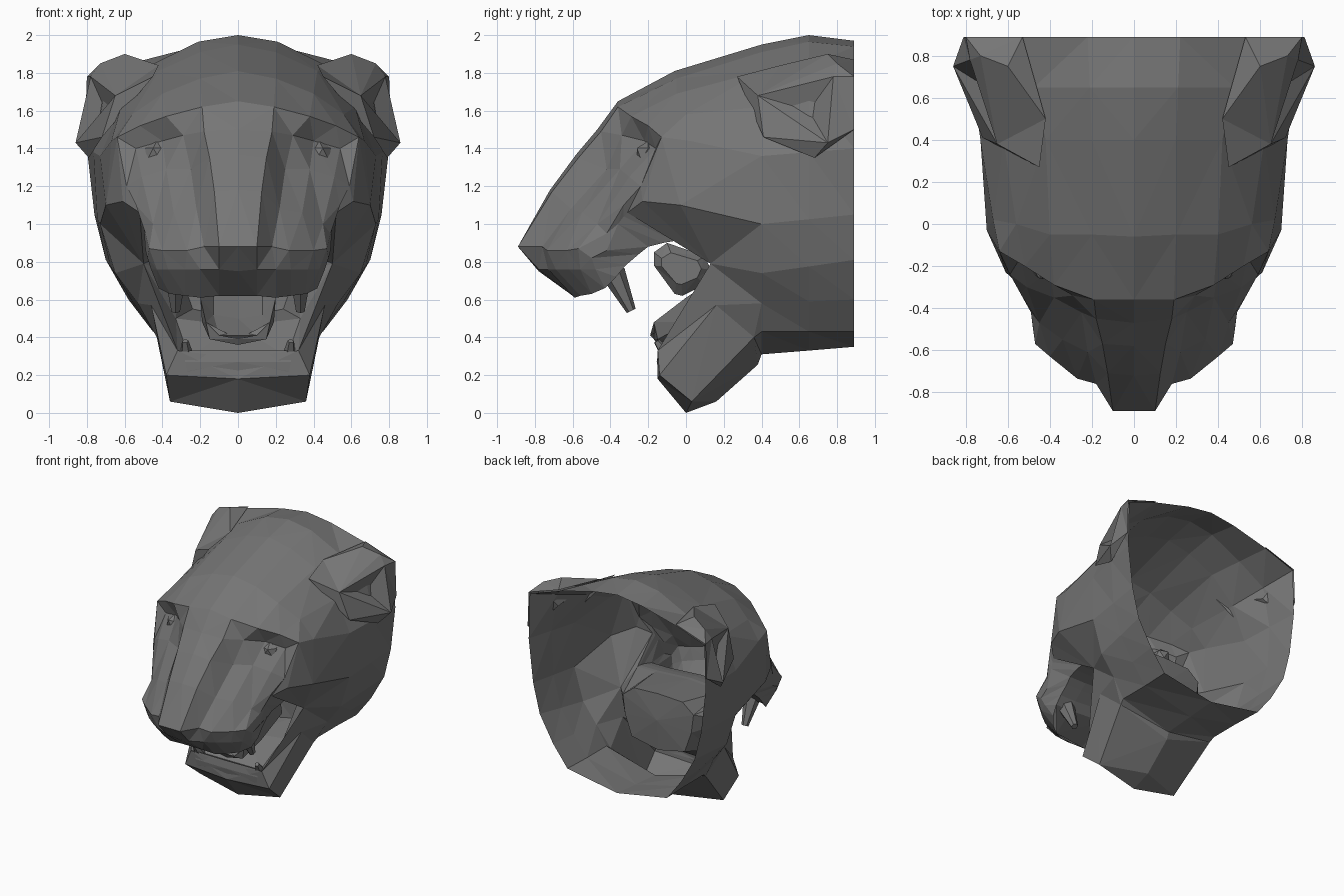
import bpy, bmesh
from mathutils import Vector

GREY = bpy.data.materials.new("stone grey")
GREY.diffuse_color = (0.18, 0.18, 0.18, 1)


def finish(name, bm, mirror=True, inward=False):
    """Mirror across x, weld, facet and store as an object."""
    if mirror:
        dup = bmesh.ops.duplicate(bm, geom=bm.verts[:] + bm.edges[:] + bm.faces[:])["geom"]
        for v in dup:
            if isinstance(v, bmesh.types.BMVert):
                v.co.x = -v.co.x
    bmesh.ops.remove_doubles(bm, verts=bm.verts[:], dist=0.0005)
    bmesh.ops.triangulate(bm, faces=bm.faces[:])
    bmesh.ops.recalc_face_normals(bm, faces=bm.faces[:])
    if inward:
        bmesh.ops.reverse_faces(bm, faces=bm.faces[:])
    me = bpy.data.meshes.new(name)
    bm.to_mesh(me)
    bm.free()
    me.materials.append(GREY)
    ob = bpy.data.objects.new(name, me)
    bpy.context.collection.objects.link(ob)
    return ob


def loft(name, rows, inward=False):
    """Skin a grid of rows of points on the +x half, then mirror."""
    bm = bmesh.new()
    grid = [[bm.verts.new(p) for p in r] for r in rows]
    for r, s in zip(grid, grid[1:]):
        for i in range(len(r) - 1):
            bm.faces.new((r[i], r[i + 1], s[i + 1], s[i]))
    return finish(name, bm, True, inward)


def at_y(y, pts):
    return [(x, y, z) for x, z in pts]


def tooth(name, base, tip, r1, r2, sides=6):
    """Tapered tooth from base to tip, one on each side."""
    a, b = Vector(base), Vector(tip)
    bm = bmesh.new()
    bmesh.ops.create_cone(bm, cap_ends=True, segments=sides, radius1=r1, radius2=r2,
                          depth=(b - a).length)
    q = (b - a).to_track_quat('Z', 'Y')
    for v in bm.verts:
        v.co = q @ v.co + (a + b) / 2
    return finish(name, bm)


# skull: crown to cheek, from the open back to the eye sockets
back = [(0, 1.97), (.22, 1.94), (.53, 1.86), (.79, 1.77), (.80, 1.4), (.76, 1.05), (.70, .81)]
ears = [(0, 1.95), (.2, 1.91), (.42, 1.81), (.62, 1.62), (.73, 1.36), (.73, 1.0), (.65, .74)]
mid = [((a[0] + b[0]) / 2, (a[1] + b[1]) / 2 + (.04 if a[0] < .3 else 0))
       for a, b in zip(back, ears)]
temple = [(0, -.06, 1.81), (.2, -.05, 1.77), (.4, -.05, 1.69), (.56, 0, 1.58),
          (.67, .02, 1.44), (.70, -.03, 1.10), (.5, .13, .79)]
brow = [(0, -.36, 1.65), (.19, -.36, 1.62), (.38, -.29, 1.57), (.52, -.2, 1.52),
        (.64, -.13, 1.46), (.61, -.23, 1.12), (.52, -.31, 1.06)]
loft("skull", [at_y(.89, back), at_y(.65, mid), at_y(.40, ears), temple, brow])

# face: sunken eyes, flat nose bridge, muzzle and upper lip
face = [
    brow,
    [(0, -.47, 1.5), (.18, -.45, 1.49), (.29, -.34, 1.47), (.40, -.22, 1.44),
     (.54, -.16, 1.40), (.59, -.24, 1.2), (.51, -.33, 1.04)],
    [(0, -.58, 1.37), (.15, -.57, 1.35), (.25, -.42, 1.29), (.38, -.35, 1.29),
     (.51, -.30, 1.25), (.54, -.33, 1.1), (.5, -.36, 1.0)],
    [(0, -.72, 1.18), (.125, -.71, 1.17), (.22, -.61, 1.08), (.34, -.55, 1.06),
     (.45, -.47, 1.0), (.49, -.42, .95), (.49, -.42, .86)],
    [(0, -.89, .88), (.1, -.89, .88), (.18, -.76, .88), (.27, -.735, .86),
     (.40, -.63, .86), (.47, -.57, .87), (.48, -.5, .82)],
    [(0, -.78, .75), (.1, -.78, .76), (.2, -.73, .76), (.28, -.69, .76),
     (.37, -.62, .76), (.43, -.56, .76), (.46, -.48, .76)],
    [(0, -.6, .62), (.1, -.6, .62), (.2, -.59, .61), (.28, -.56, .62),
     (.36, -.5, .63), (.42, -.43, .66), (.44, -.37, .72)],
]
loft("face", face)

# inner side of the upper lip, running back to the mouth corner
lip = [(.46, -.03, .91), (.46, -.06, .91), (.46, -.12, .90), (.45, -.2, .88),
       (.44, -.25, .84), (.44, -.32, .78), (.44, -.37, .72)]
loft("lip_side", [[(.5, .13, .79)] + [r[-1] for r in face], [(.5, .13, .79)] + lip])

# palate under the muzzle, following the lip edge
loft("palate", [[(0, y, z + .02), (.3, y, z), (x, y, z)] for x, y, z in lip]
     + [[(0, -.6, .62), (.28, -.56, .62), (.44, -.37, .72)]], True)

# mouth cavity closing towards the throat
gullet = [(0, .96), (.22, .95), (.32, .87), (.30, .72), (.24, .55), (0, .5)]
loft("mouth_cavity", [
    [(0, -.03, .93), (.3, -.03, .91), (.46, -.03, .91), (.5, .13, .79), (.33, .12, .5), (0, .12, .46)],
    at_y(.36, gullet), [(0, .38, .75)] * 6], True)
loft("mouth_floor", [[(.5, .13, .79), (.33, .12, .5), (0, .12, .46)],
                     [(.32, -.15, .33), (.26, -.08, .3), (0, -.10, .28)]], True)

# throat and lower jaw
loft("lower_jaw", [
    at_y(.89, [back[-1], (.58, .6), (.45, .43), (0, .35)]),
    at_y(.65, [mid[-1], (.56, .59), (.44, .43), (0, .33)]),
    at_y(.40, [ears[-1], (.53, .58), (.44, .43), (0, .31)]),
    [(.5, .13, .79), (.46, .16, .57), (.43, .36, .40), (0, .38, .255)],
    [(.32, -.15, .33), (.38, -.14, .2), (.36, .03, .06), (0, .16, .06)],
    [(0, -.14, .29), (0, -.15, .18), (0, 0, 0), (0, .16, .06)]])

# tongue with a hollow along the middle
loft("tongue", [
    [(0, -.17, .39)] * 5,
    [(0, -.19, .41), (.1, -.19, .41), (.17, -.17, .48), (.15, -.15, .39), (0, -.15, .36)],
    [(0, 0, .5), (.13, 0, .52), (.2, 0, .61), (.19, .02, .48), (0, .02, .42)],
    [(0, .3, .68), (.13, .3, .7), (.2, .25, .78), (.19, .3, .6), (0, .3, .56)]])

# ridge hanging behind the palate
ridge = [(-.17, .85), (-.10, .90), (.10, .83), (.13, .76), (.10, .68), (-.02, .62),
         (-.06, .63), (-.17, .78)]
loft("palate_ridge", [[(.0, y, z) for y, z in ridge + ridge[:1]],
                      [(.15, y, z) for y, z in ridge + ridge[:1]],
                      [(.2, y * .7 - .01, .77 + (z - .77) * .6) for y, z in ridge + ridge[:1]],
                      [(.2, -.02, .77)] * 9])

# ears: raised flap with a sunken hollow
P = dict(a=(.42, .5, 1.84), b=(.53, .89, 1.87), c=(.60, .75, 1.90), d=(.78, .78, 1.78),
         e=(.65, .38, 1.68), f=(.72, .41, 1.46), g=(.86, .75, 1.43), h=(.79, .68, 1.35),
         k=(.81, .89, 1.5), m=(.80, .89, 1.78), n=(.70, .65, 1.60), p=(.45, .27, 1.78),
         r=(.73, .80, 1.85))
bm = bmesh.new()
V = {k: bm.verts.new(p) for k, p in P.items()}
for f in "acb ape aec erc edr end egn ngd efg pfe fhg hkg gkmd rdm rmb crb".split():
    bm.faces.new([V[k] for k in f])
finish("ears", bm)

# eyes set in the sockets
bm = bmesh.new()
bmesh.ops.create_icosphere(bm, subdivisions=1, radius=.07)
for v in bm.verts:
    v.co += Vector((.43, -.20, 1.37))
finish("eyes", bm)

# fangs, lower canines and lower incisor bar
tooth("upper_fangs", (.33, -.385, .74), (.33, -.29, .54), .065, .026)
tooth("lower_canines", (.27, -.09, .29), (.28, -.155, .38), .04, .018, 5)
loft("incisor_bar", [[(0, -.145, .22), (.27, -.145, .22)], [(0, -.155, .27), (.28, -.15, .27)],
                     [(0, -.145, .33), (.28, -.14, .33)], [(0, -.08, .30), (.27, -.08, .30)]])
